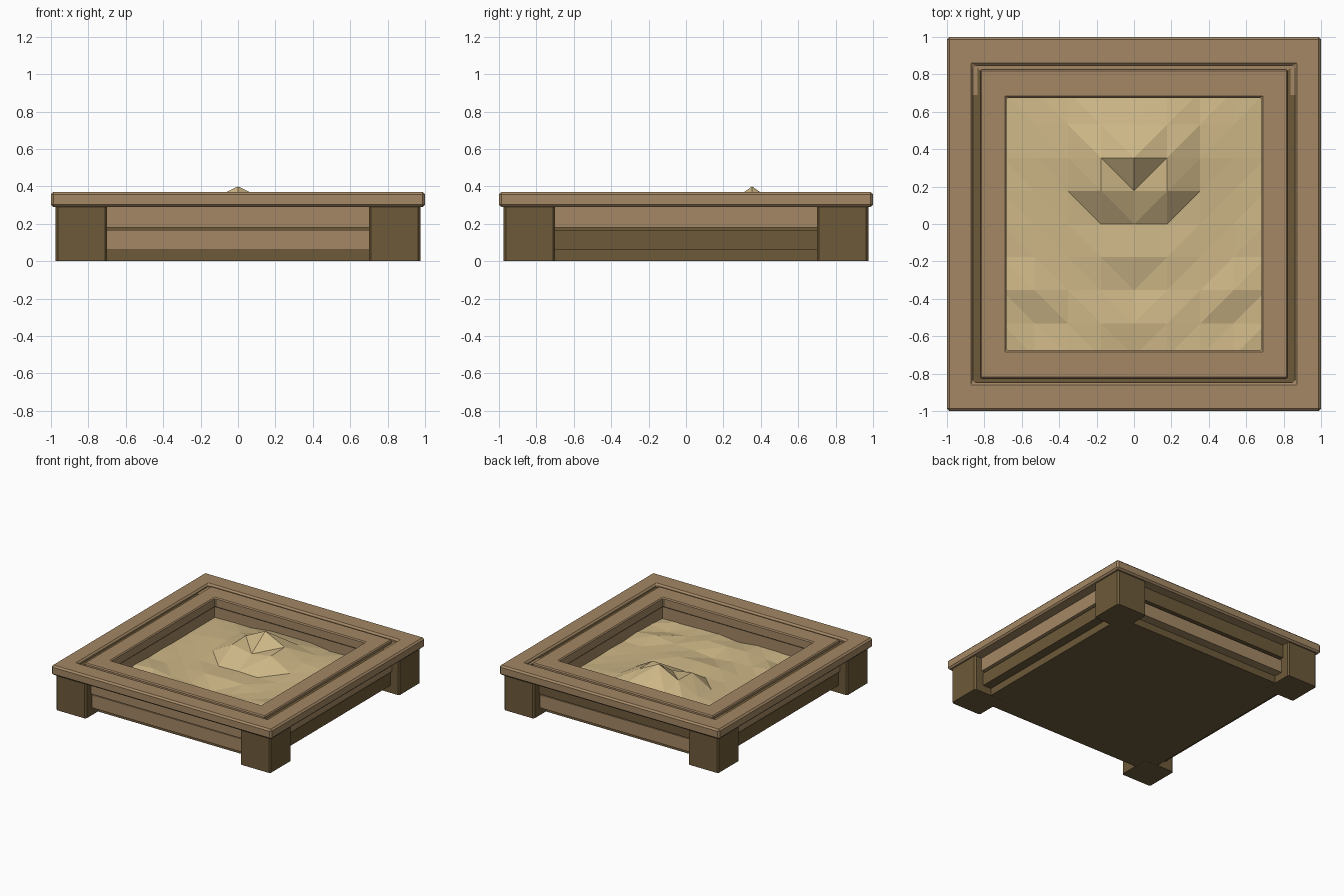
import bpy, bmesh, math
from mathutils import Matrix

if "Cube" in bpy.data.objects:
    bpy.data.objects.remove(bpy.data.objects["Cube"])


def material(name, rgb):
    m = bpy.data.materials.new(name)
    m.diffuse_color = (*[(c / 255) ** 2.2 for c in rgb], 1)
    m.use_nodes = True
    m.node_tree.nodes["Principled BSDF"].inputs["Base Color"].default_value = m.diffuse_color
    return m


LIGHT = material("light_wood", (162, 134, 100))
DARK = material("dark_wood", (109, 90, 60))
SAND = material("sand", (205, 182, 134))


def finish(name, bm, mats, bevel=0):
    bmesh.ops.recalc_face_normals(bm, faces=bm.faces)
    me = bpy.data.meshes.new(name)
    bm.to_mesh(me)
    bm.free()
    ob = bpy.data.objects.new(name, me)
    bpy.context.collection.objects.link(ob)
    for m in mats:
        me.materials.append(m)
    if bevel:
        mod = ob.modifiers.new("bevel", "BEVEL")
        mod.width, mod.segments = bevel, 1
        mod.limit_method = "ANGLE"
    return ob


def box(name, lo, hi, mat, turn=0, upright_bevel=0):
    bm = bmesh.new()
    bmesh.ops.create_cube(bm, size=1)
    for v in bm.verts:
        v.co = [(a + b) / 2 + c * (b - a) for a, b, c in zip(lo, hi, v.co)]
    if upright_bevel:
        edges = [e for e in bm.edges
                 if abs(e.verts[0].co.z - e.verts[1].co.z) > 0.01]
        bmesh.ops.bevel(bm, geom=edges, offset=upright_bevel, segments=1,
                        affect="EDGES")
    bm.transform(Matrix.Rotation(turn, 4, "Z"))
    return finish(name, bm, [mat])


def ring(name, outer, inner, z0, z1, mats, bevel=0, rule=None):
    """Rectangular frame; outer and inner are (half width, half depth)."""
    bm = bmesh.new()
    loops = []
    for (rx, ry), z in ((outer, z0), (outer, z1), (inner, z1), (inner, z0)):
        loops.append([bm.verts.new((rx * a, ry * b, z))
                      for a, b in ((-1, -1), (1, -1), (1, 1), (-1, 1))])
    for k in range(4):
        a, b = loops[k], loops[(k + 1) % 4]
        for i in range(4):
            j = (i + 1) % 4
            f = bm.faces.new((a[i], a[j], b[j], b[i]))
            if rule:
                f.material_index = rule(f.calc_center_median())
    return finish(name, bm, mats, bevel)


# Top rim: outer frame, inner frame and the groove between them
ring("outer_rim", (1.0, 1.0), (0.86, 0.847), 0.29, 0.37, [LIGHT], 0.013)
ring("inner_rim", (0.822, 0.826), (0.682, 0.675), 0.29, 0.37, [LIGHT], 0.008)
ring("rim_groove", (0.88, 0.88), (0.80, 0.80), 0.288, 0.345, [LIGHT, DARK],
     rule=lambda c: 0 if c.y > 0.5 else 1)

for sx in (-1, 1):
    # Light ends of the groove at the back corners
    xs = sorted((sx * 0.838, sx * 0.87))
    box("groove_end", (xs[0], 0.69, 0.34), (xs[1], 0.86, 0.349), LIGHT)
    # Corner posts
    for sy in (-1, 1):
        xs = sorted((sx * 0.70, sx * 0.975))
        ys = sorted((sy * 0.70, sy * 0.975))
        box("corner_post", (xs[0], ys[0], 0), (xs[1], ys[1], 0.29), DARK,
            upright_bevel=0.012)

# Side boards in the order front, right, back, left
for i, (upper, lower) in enumerate(((LIGHT, LIGHT), (LIGHT, DARK),
                                    (DARK, LIGHT), (LIGHT, DARK))):
    t = i * math.pi / 2
    box("upper_board", (-0.72, -0.91, 0.18), (0.72, -0.76, 0.292), upper, t)
    box("lower_board", (-0.72, -0.895, 0.06), (0.72, -0.76, 0.166), lower, t)
    box("board_gap", (-0.72, -0.855, 0.155), (0.72, -0.77, 0.19), DARK, t)

# Base and inner lining
box("base", (-0.82, -0.82, 0.001), (0.82, 0.82, 0.062), DARK)
ring("inner_lining", (0.75, 0.75), (0.69, 0.683), 0.06, 0.292, [LIGHT])

# Sand: heights from centre to edge, one row per step from back to front
heights = [
    (0.22, 0.22, 0.20, 0.205, 0.20),
    (0.27, 0.265, 0.225, 0.215, 0.20),
    (0.40, 0.315, 0.23, 0.215, 0.20),
    (0.28, 0.31, 0.215, 0.205, 0.20),
    (0.205, 0.20, 0.205, 0.20, 0.205),
    (0.215, 0.21, 0.20, 0.20, 0.20),
    (0.175, 0.195, 0.20, 0.225, 0.21),
    (0.205, 0.21, 0.195, 0.18, 0.205),
    (0.18, 0.20, 0.20, 0.195, 0.19),
]
step = 0.177
bm = bmesh.new()
grid = [[bm.verts.new((i * step, (4 - r) * step, row[abs(i)]))
         for i in range(-4, 5)] for r, row in enumerate(heights)]
for r in range(8):
    for c in range(8):
        a, b = grid[r][c], grid[r][c + 1]
        d, e = grid[r + 1][c], grid[r + 1][c + 1]
        tris = ((a, d, e), (a, e, b)) if c < 4 else ((a, d, b), (b, d, e))
        for tri in tris:
            bm.faces.new(tri)
finish("sand", bm, [SAND])
